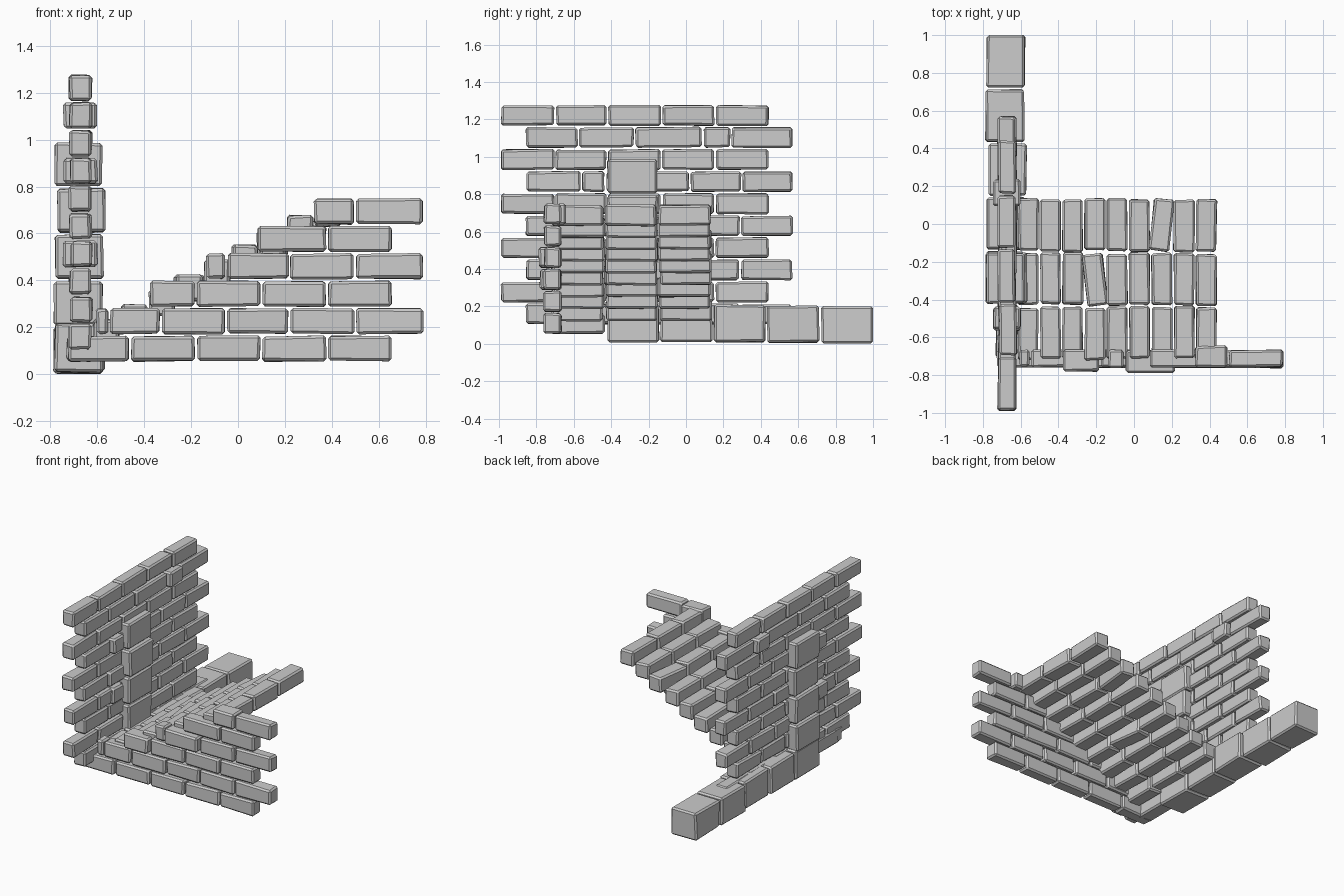
import bpy, bmesh, random
from mathutils import Vector, Matrix

if "Cube" in bpy.data.objects:
    bpy.data.objects.remove(bpy.data.objects["Cube"])

random.seed(4)


def add_brick(bm, x, y, z, jitter=0.006, bevel=0.011, turn=0.0):
    """One worn brick spanning the (min, max) ranges x, y, z."""
    lo = Vector((x[0], y[0], z[0])) + Vector((0.003,) * 3)
    hi = Vector((x[1], y[1], z[1])) - Vector((0.003,) * 3)
    centre, size = (lo + hi) / 2, hi - lo
    made = bmesh.ops.create_cube(bm, size=1.0)['verts']
    spin = Matrix.Rotation(turn, 3, 'Z')
    for v in made:
        p = Vector([v.co[i] * size[i] for i in range(3)])
        p -= Vector([random.uniform(-0.3, 1) * jitter * (1 if c > 0 else -1) for c in p])
        v.co = spin @ p + centre
    edges = list({e for v in made for e in v.link_edges})
    bmesh.ops.bevel(bm, geom=edges, offset=bevel, segments=1, affect='EDGES')


def build(name, bricks):
    """Make one object from a list of (x, y, z[, turn]) bricks."""
    bm = bmesh.new()
    for b in bricks:
        add_brick(bm, b[0], b[1], b[2], turn=b[3] if len(b) > 3 else 0)
    mesh = bpy.data.meshes.new(name)
    bm.to_mesh(mesh)
    bm.free()
    obj = bpy.data.objects.new(name, mesh)
    bpy.context.collection.objects.link(obj)


def pairs(cuts):
    return list(zip(cuts, cuts[1:]))


# Tall side wall: ten courses of running bond
wall, headers = [], []
odd = [-0.993, -0.70, -0.42, -0.13, 0.155, 0.445]
even = [-0.86, -0.575, -0.285, 0.0, 0.29, 0.573]
special = {8: [-0.86, -0.575, -0.275, 0.09, 0.24, 0.573],
           6: [-0.86, -0.56, -0.43, 0.02, 0.30, 0.573]}
for row in range(10):
    z = (0.10 + row * 0.118, 0.218 + row * 0.118)
    cuts = special.get(row, odd if row % 2 else even)
    for y in pairs(cuts):
        s = random.uniform(-0.005, 0.005)
        if y[1] - y[0] < 0.2:      # headers poke through the wall
            headers.append(((-0.75, -0.595), y, z))
        else:
            wall.append(((-0.722 + s, -0.620 + s), y, z))
headers.append(((-0.75, -0.595), (-0.57, -0.44), (0.452, 0.572)))
build("side_wall", wall)
build("wall_headers", headers)

# Large foundation blocks along the foot of the side wall
shift = [0, -0.005, 0.008, 0.0, 0.0]
build("foundation_blocks",
      [((-0.785 + s, -0.572 + s), y, (0.004 * i - 0.003 if i < 3 else 0.005, 0.205 + 0.004 * i))
       for i, (s, y) in enumerate(zip(shift, reversed(pairs([-0.425, -0.14, 0.145, 0.43, 0.718, 1.003]))))])

# Pillar of large blocks standing through the side wall
build("pillar_blocks",
      [((-0.785 + d, -0.570 + d), (-0.425, -0.148), (0.205 + i * 0.197, 0.402 + i * 0.197))
       for i, d in enumerate([-0.003, 0.0, 0.01, -0.002])])

# Front wall stepping up under the stairs
courses = [[-0.73, -0.46, -0.18, 0.10, 0.38, 0.66],
           [-0.61, -0.55, -0.33, -0.05, 0.22, 0.50, 0.793],
           [-0.38, -0.18, 0.10, 0.38, 0.66],
           [-0.14, -0.05, 0.22, 0.50, 0.793],
           [0.08, 0.38, 0.66],
           [0.32, 0.50, 0.793]]
front = []
for row, cuts in enumerate(courses):
    z = (0.05 + row * 0.117, 0.168 + row * 0.117)
    for x in pairs(cuts):
        out = {(2, -0.38): 0.022, (3, -0.05): 0.03}.get((row, x[0]), random.uniform(-0.003, 0.004))
        back = -0.64 if (row, x[0]) == (5, 0.32) else -0.662
        front.append((x, (-0.763 - out, back), z))
build("front_wall", front)

# Single brick tying the front wall to the side wall
build("corner_brick", [((-0.735, -0.615), (-0.71, -0.43), (0.05, 0.168))])

# Stairs: nine treads, three bricks each, two of them knocked askew
treads = []
for i in range(9):
    x = (-0.62 + i * 0.118, -0.502 + i * 0.118)
    z = (0.118 + i * 0.0635, 0.238 + i * 0.0635)
    for j, y in enumerate(pairs([-0.72, -0.435, -0.15, 0.137])):
        s = random.uniform(-0.006, 0.006)
        turn = {(3, 1): 0.11, (6, 2): -0.11}.get((i, j), random.uniform(-0.008, 0.008))
        treads.append((x, (y[0] + s, y[1] + s), z, turn))
build("stair_treads", treads)
